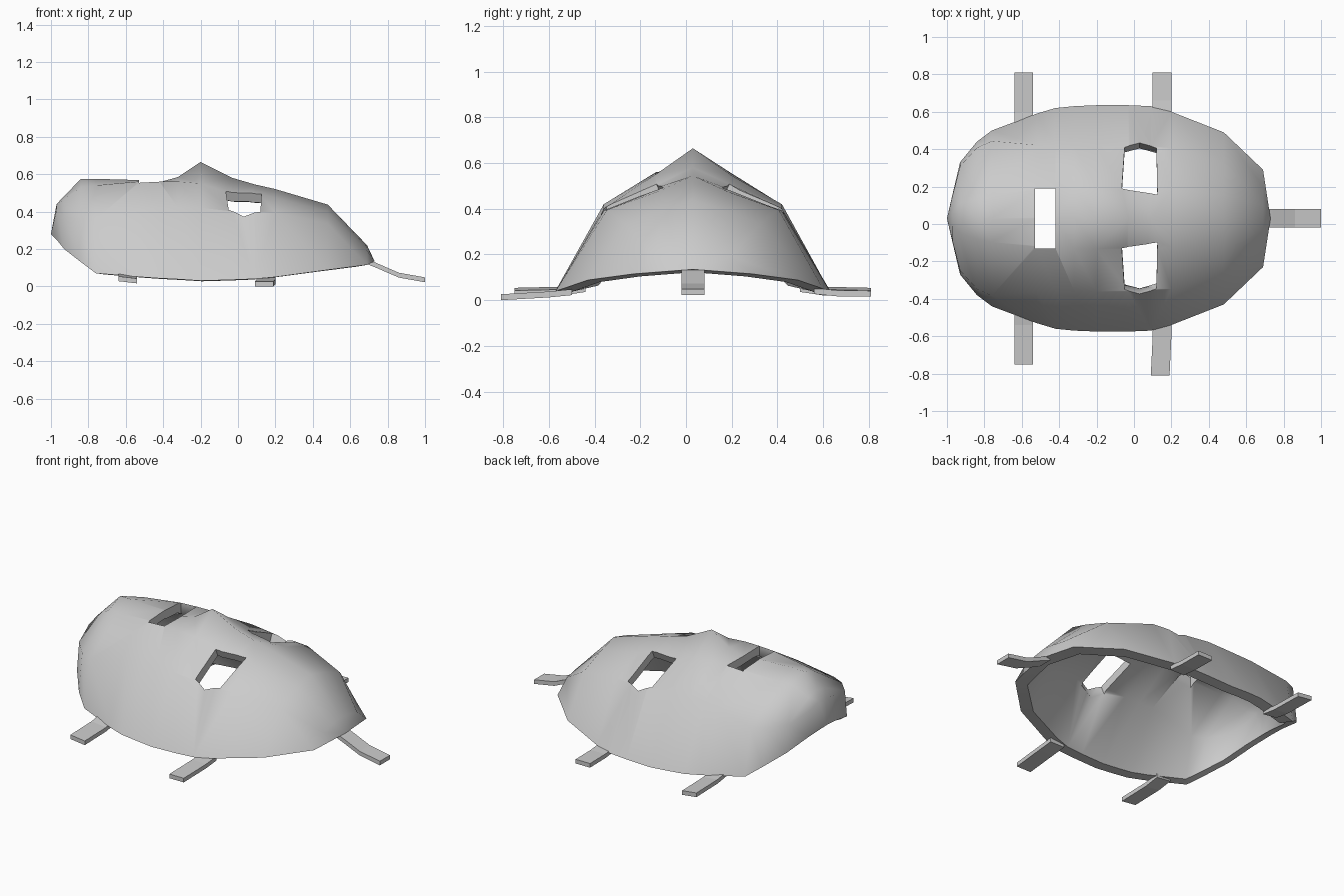
import bpy, bmesh
from mathutils import Vector

cube = bpy.data.objects.get("Cube")
if cube:
    bpy.data.objects.remove(cube, do_unlink=True)

MID = 0.03  # the face's mirror line in y

grey = bpy.data.materials.new("plain_grey")
grey.use_nodes = True
grey.diffuse_color = (0.6, 0.6, 0.6, 1)
grey.node_tree.nodes["Principled BSDF"].inputs["Base Color"].default_value = (0.6, 0.6, 0.6, 1)


def make_object(name, bm):
    bmesh.ops.recalc_face_normals(bm, faces=bm.faces)
    mesh = bpy.data.meshes.new(name)
    bm.to_mesh(mesh)
    bm.free()
    mesh.materials.append(grey)
    obj = bpy.data.objects.new(name, mesh)
    bpy.context.collection.objects.link(obj)
    return obj


def prism(name, outline, z0, z1, shear=0.0):
    """Upright prism whose y slides with height."""
    bm = bmesh.new()
    rings = [[bm.verts.new((x, y + shear * (z - 0.42), z)) for x, y in outline] for z in (z0, z1)]
    bm.faces.new(rings[0])
    bm.faces.new(rings[1])
    n = len(outline)
    for i in range(n):
        j = (i + 1) % n
        bm.faces.new((rings[0][i], rings[0][j], rings[1][j], rings[1][i]))
    return make_object(name, bm)


def strap(name, path, side, width=0.1, thick=0.026):
    """Flat bent band: path of points, side is the width direction."""
    bm = bmesh.new()
    half = Vector(side) * width / 2
    up = Vector((0, 0, thick / 2))
    rings = []
    for p in path:
        p = Vector(p)
        rings.append([bm.verts.new(p + s * half + t * up)
                      for s, t in ((-1, -1), (1, -1), (1, 1), (-1, 1))])
    for a, b in zip(rings, rings[1:]):
        for i in range(4):
            j = (i + 1) % 4
            bm.faces.new((a[i], a[j], b[j], b[i]))
    bm.faces.new(rings[0])
    bm.faces.new(rings[-1])
    return make_object(name, bm)


# Shell stations from chin to forehead:
# x, half width, cheek fraction of it, then z of rim, cheek, crown, ridge
stations = [
    (-1.0, 0, 1, .28, .28, .28, .28), (-.97, .13, .95, .25, .41, .435, .44),
    (-.93, .3, .93, .2, .37, .465, .482), (-.84, .41, .92, .13, .36, .53, .575),
    (-.76, .47, .88, .07, .36, .54, .575), (-.52, .56, .7, .05, .41, .56, .568),
    (-.42, .59, .65, .043, .42, .56, .557), (-.32, .6, .645, .038, .42, .56, .585),
    (-.2, .605, .645, .03, .42, .55, .665), (-.03, .605, .645, .035, .4, .495, .58),
    (.09, .6, .645, .04, .395, .485, .545), (.2, .57, .66, .05, .395, .475, .52),
    (.48, .46, .645, .088, .335, .4, .437), (.69, .26, .645, .115, .19, .21, .22),
    (.73, 0, 1, .135, .135, .135, .135),
]

bm = bmesh.new()
rows = []
for x, w, cheek, *heights, ridge in stations:
    half = [(w * f, z) for f, z in zip((1, cheek, .27), heights)]
    pts = half + [(0, ridge)] + [(-y, z) for y, z in reversed(half)]
    rows.append([bm.verts.new((x, MID + y, z)) for y, z in pts])
for a, b in zip(rows, rows[1:]):
    for i in range(len(a) - 1):
        bm.faces.new((a[i], a[i + 1], b[i + 1], b[i]))
bmesh.ops.remove_doubles(bm, verts=bm.verts, dist=0.0005)

# Inner surface, then the sharp-edged rim between both surfaces
copy = bmesh.ops.duplicate(bm, geom=bm.verts[:] + bm.edges[:] + bm.faces[:])
pivot = Vector((-0.13, MID, 0))
scale = Vector((.92, .885, .905))
for v in copy["geom"]:
    if isinstance(v, bmesh.types.BMVert):
        v.co = pivot + (v.co - pivot) * scale
rim_edges = [e for e in bm.edges if e.is_boundary]
for e in rim_edges:
    e.smooth = False
bmesh.ops.bridge_loops(bm, edges=rim_edges)
shell = make_object("mask_shell", bm)

# Openings for the eyes and mouth
eye = [(-.05, .385), (.03, .425), (.12, .385), (.125, .095), (-.065, .12)]
cutters = [
    prism("left_eye_cutter", [(x, MID + y) for x, y in eye], .2, .8, 0.45),
    prism("right_eye_cutter", [(x, MID - y) for x, y in eye], .2, .8, -0.45),
    prism("mouth_cutter", [(-.53, MID - .16), (-.42, MID - .16), (-.42, MID + .16), (-.53, MID + .16)], .3, .8),
]
bpy.context.view_layer.objects.active = shell
shell.select_set(True)
for c in cutters:
    mod = shell.modifiers.new(c.name, "BOOLEAN")
    mod.operation = "DIFFERENCE"
    mod.solver = "EXACT"
    mod.object = c
    bpy.ops.object.modifier_apply(modifier=mod.name)
    bpy.data.objects.remove(c, do_unlink=True)
bpy.ops.object.shade_smooth_by_angle(angle=1.05)

# Straps around the rim
strap("forehead_strap", [(.69, MID, .132), (.74, MID, .112), (.86, MID, .06), (1, MID, .035)], (0, 1, 0))
strap("left_jaw_strap", [(-.59, .5, .055), (-.59, .6, .04), (-.59, .81, .035)], (1, 0, -.12))
strap("right_jaw_strap", [(-.59, -.44, .055), (-.59, -.54, .04), (-.59, -.75, .035)], (1, 0, -.12))
strap("left_temple_strap", [(.15, .56, .04), (.15, .66, .03), (.15, .81, .028)], (1, 0, 0))
strap("right_temple_strap", [(.15, -.5, .035), (.15, -.6, .025), (.14, -.81, .013)], (1, 0, 0))
